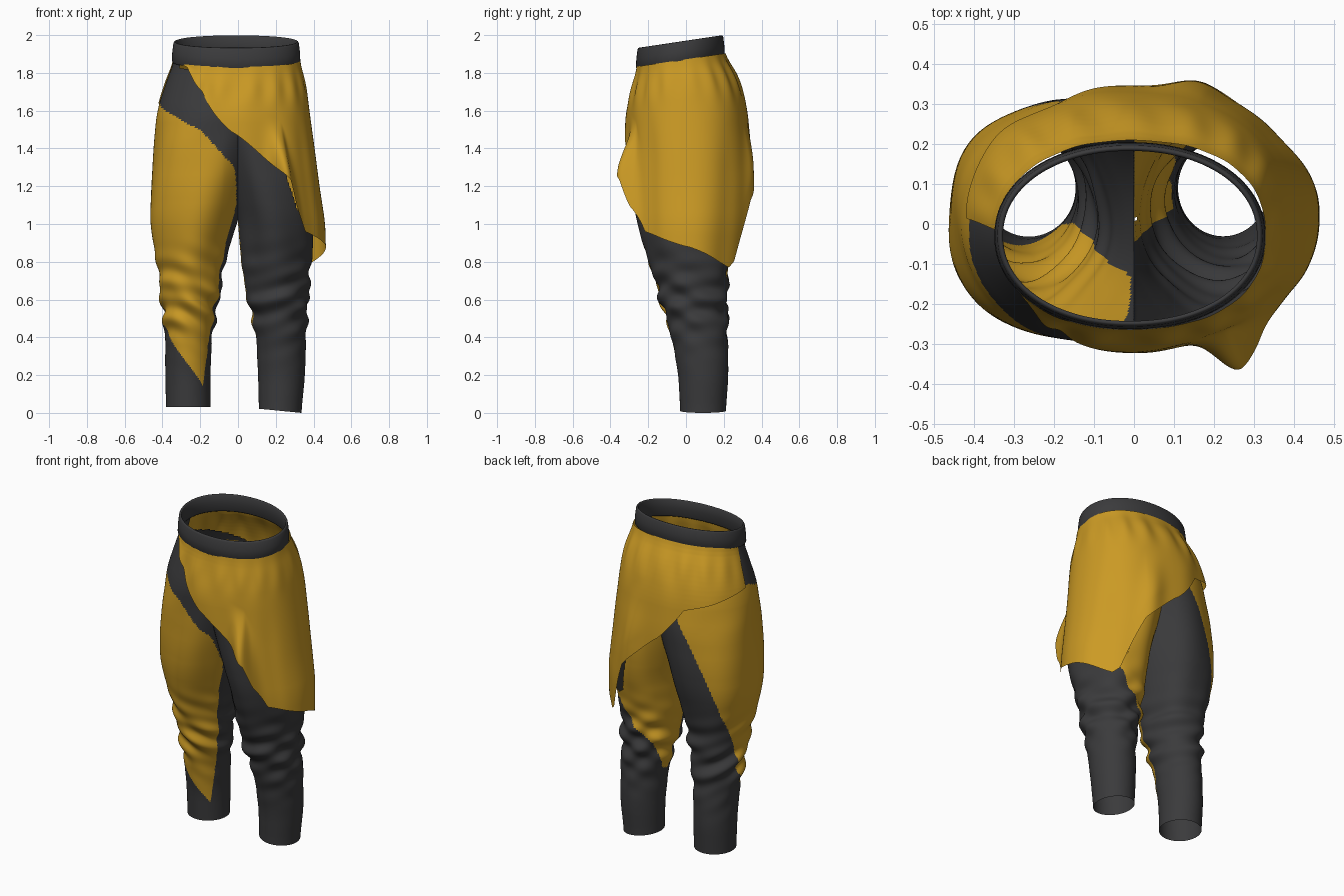
import bpy, bmesh, math

if "Cube" in bpy.data.objects:
    bpy.data.objects.remove(bpy.data.objects["Cube"])

def material(name, rgb):
    m = bpy.data.materials.new(name)
    m.diffuse_color = (*rgb, 1)
    m.use_nodes = True
    m.node_tree.nodes["Principled BSDF"].inputs["Base Color"].default_value = m.diffuse_color
    return m

GOLD = material("gold cloth", (0.60, 0.325, 0.018))
DARK = material("charcoal cloth", (0.043, 0.043, 0.045))

def lin(pts, v):
    """Piecewise linear lookup, pts sorted by the first value."""
    if v <= pts[0][0]:
        return pts[0][1]
    for (a, p), (b, q) in zip(pts, pts[1:]):
        if v <= b:
            return p + (q - p) * (v - a) / (b - a)
    return pts[-1][1]

def soft(table, col, z):
    pts = [(r[0], r[col]) for r in table]
    return sum(lin(pts, z + d) for d in (-.05, -.025, 0, .025, .05)) / 5

def step(a, b, v):
    v = min(1, max(0, (v - a) / (b - a)))
    return v * v * (3 - 2 * v)

def bump(v, centre, size):
    return math.exp(-((v - centre) / size) ** 2)

def power(c, e):
    return math.copysign(abs(c) ** e, c)

def tilt(y, z):
    return 0.15 * (y + 0.03) * step(1.45, 1.86, z)   # waist is higher at the back

def grid_object(name, grid, closed, mats, rule=None, skip=None):
    """Object from rows of points; rule(i, j) gives the material of each face."""
    bm = bmesh.new()
    rows = [[bm.verts.new(p) for p in row] for row in grid]
    n = len(grid[0])
    for i in range(len(rows) - 1):
        for j in range(n if closed else n - 1):
            k = (j + 1) % n
            q = [rows[i][j], rows[i][k], rows[i + 1][k], rows[i + 1][j]]
            if skip and skip(q):
                continue
            f = bm.faces.new(q)
            f.smooth = True
            if rule:
                f.material_index = rule(i, j)
    loose = [v for v in bm.verts if not v.link_faces]
    bmesh.ops.delete(bm, geom=loose, context='VERTS')
    bmesh.ops.recalc_face_normals(bm, faces=bm.faces)
    me = bpy.data.meshes.new(name)
    bm.to_mesh(me)
    bm.free()
    for m in mats:
        me.materials.append(m)
    ob = bpy.data.objects.new(name, me)
    bpy.context.collection.objects.link(ob)
    return ob

# Shared leg depth: height, front y, back y
DEPTH = [(0, -.03, .21), (.2, -.04, .225), (.4, -.075, .22), (.6, -.135, .215), (.75, -.175, .225),
         (.9, -.225, .26), (1.05, -.265, .295), (1.2, -.285, .31), (1.4, -.295, .31),
         (1.6, -.295, .285), (1.72, -.28, .25), (1.87, -.25, .19)]
# Leg width: height, outer x, inner x as a share of outer x
UPPER = [(1.2, -.12), (1.4, -.3), (1.6, -.54), (1.72, -.78), (1.87, -1)]
def width(low, outs):
    return [(z, o, r) for (z, r), o in zip(low + UPPER, outs)]
LEFT = width([(0, .385), (.2, .38), (.4, .36), (.6, .24), (.75, .19), (.9, .09), (1.02, 0)],
             [.38, .385, .385, .405, .42, .45, .47, .465, .45, .428, .39, .335])
RIGHT = width([(0, .33), (.2, .3), (.4, .27), (.6, .13), (.75, .06), (.9, .02), (1.02, 0)],
              [.335, .355, .36, .37, .38, .40, .40, .385, .37, .35, .335, .315])

# Overskirt: height, left x, right x, front y, back y
SKIRT = [(.75, -.48, .465, -.30, .31), (1.0, -.48, .46, -.31, .335), (1.2, -.475, .43, -.32, .345),
         (1.4, -.46, .405, -.318, .338), (1.6, -.433, .378, -.315, .322), (1.72, -.395, .362, -.298, .285),
         (1.87, -.338, .325, -.258, .20)]
# Hem height by angle: 0 right side, 90 back, 180 left side, 270 front
HEM = [(-152, 1.865), (-138, 1.855), (-115, 1.73), (-90, 1.485), (-55, 1.235), (-51, 1.1), (-42, .96),
       (0, .88), (44, .77), (50, .80), (58, .96), (66, 1.13), (90, 1.34), (104, 1.47), (112, 1.54),
       (150, 1.6), (178, 1.64)]

# Colour borders on the legs; angles run 0 outer side, 90 back, 180 inner, 270 front
L_BACK = [(.15, -130), (.5, 0), (.91, 50), (1.6, 95)]
L_FRONT = [(.15, -132), (.4, -152), (.6, -155), (1.1, -150), (1.3, -126),
           (1.35, -111), (1.5, -76), (1.58, -44), (1.65, 0)]
R_LOW = [(60, .85), (90, .7), (130, .6), (170, .42), (195, .4)]

def left_gold(t, z):
    if t > 180:
        t -= 360
    return .15 < z < 1.65 and lin(L_FRONT, z) <= t <= lin(L_BACK, z)

def right_gold(t, z):
    return 50 < t < 193 and lin(R_LOW, t) < z

def hidden(q):
    """Cloth well above the overskirt hem is cut away, as is the wall between the legs."""
    x, y, z = (sum(v.co[k] for v in q) / 4 for k in range(3))
    deg = math.degrees(math.atan2((y - .01) / .33, x / .42))
    under = -150 < deg < 178 and z - tilt(y, z) > min(lin(HEM, deg) + .12, 1.84)
    return under or all(abs(v.co.x) < 1e-5 for v in q)

def leg(name, side, table, bottom, gold):
    N, M = 200, 190
    grid, heights = [], []
    for i in range(M + 1):
        z = bottom + (1.87 - bottom) * i / M
        heights.append(z)
        out = soft(table, 1, z)
        inn = out * soft(table, 2, z)
        yf, yb = soft(DEPTH, 1, z), soft(DEPTH, 2, z)
        cx, rx, cy, ry = (out + inn) / 2, (out - inn) / 2, (yf + yb) / 2, (yb - yf) / 2
        fold = bump(z, .6, .19)
        row = []
        for j in range(N):
            t = 2 * math.pi * j / N
            c, s = math.cos(t), math.sin(t)
            x = cx + rx * c
            # bunched slanting creases round the calf, soft drape above
            d = .010 * fold * math.sin(37 * z + 3.2 * math.sin(t + side) + 1.5 * math.sin(2 * t))
            d += .007 * fold * math.sin(58 * z - 4 * math.cos(t - .6 * side) + 2)
            d += .006 * math.sin(5 * t + 4 * z) * step(.5, .9, z) * (1 - step(1.4, 1.6, z))
            d *= min(1, max(0, x) / .08)
            y = cy + (ry + d) * s
            x = max(0, x + d * c)
            drop = .022 * (1 - c) / 2 * (1 - step(0, .15, z)) if side > 0 else 0
            row.append((side * x, y, z + drop + tilt(y, z)))
        grid.append(row)
    rule = lambda i, j: 0 if gold((j + .5) * 360 / N, (heights[i] + heights[i + 1]) / 2) else 1
    return grid_object(name, grid, True, (GOLD, DARK), rule, hidden)

leg("left_leg", -1, LEFT, .03, left_gold)
leg("right_leg", 1, RIGHT, 0, right_gold)

def skirt():
    N, M = 280, 70
    grid = []
    for i in range(M + 1):
        u = i / M
        row = []
        for j in range(N + 1):
            deg = -152 + 330 * j / N
            z = 1.868 + (lin(HEM, deg) - 1.868) * u
            t = math.radians(deg)
            xl, xr, yf, yb = (soft(SKIRT, k, z) for k in (1, 2, 3, 4))
            e = 2 / (2.2 + .12 * step(-160, -90, deg) - .17 * step(60, 130, deg))
            c, s = power(math.cos(t), e), power(math.sin(t), e)
            # gathers at the waist, drape below, flared corners
            d = .006 * math.sin(17 * t) * bump(z, 1.74, .09)
            d += .007 * math.sin(8 * t + 1) * step(.2, 1, u) * (1 - step(140, 175, deg))
            d += .11 * bump(deg, -57, 8) * step(.5, 1, u)
            d += .04 * bump(deg, 70, 10) * step(.35, .85, u)
            d -= .014 * (bump(deg, 38, 12) + bump(deg, -34, 9)) * step(.2, .6, u)
            x = (xl + xr) / 2 + ((xr - xl) / 2 + d * .4) * c
            y = (yf + yb) / 2 + ((yb - yf) / 2 + d) * s
            row.append((x, y, z + tilt(y, z)))
        grid.append(row)
    return grid_object("overskirt", grid, False, (GOLD,))

skirt()

# Waistband: closed ring from a rounded section (inset, height)
SECTION = [(.0, 1.858), (-.004, 1.864), (-.002, 1.91), (.004, 1.957), (.008, 1.964), (.013, 1.966),
           (.018, 1.96), (.015, 1.91), (.014, 1.864), (.01, 1.857), (.0, 1.858)]
band = []
for inset, z in SECTION:
    row = []
    for j in range(128):
        t = 2 * math.pi * j / 128
        x = -.01 + (.336 - inset) * power(math.cos(t), .95)
        y = -.03 + (.231 - inset) * power(math.sin(t), .95)
        row.append((x, y, z + .15 * (y + .03)))
    band.append(row)
grid_object("waistband", band, True, (DARK,))
